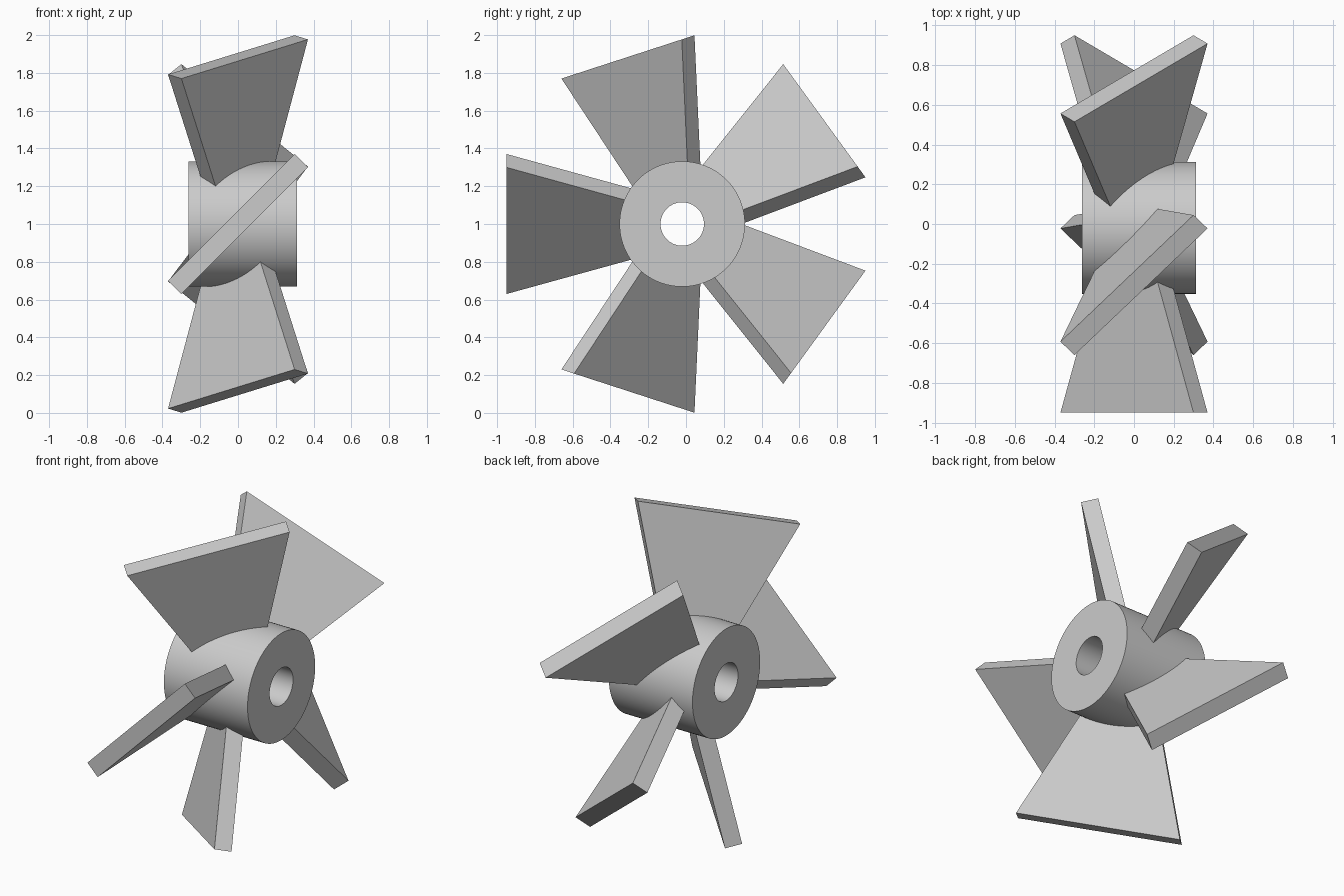
import bpy, bmesh
from math import cos, sin, tau, radians, sqrt
from mathutils import Matrix, Vector

if "Cube" in bpy.data.objects:
    bpy.data.objects.remove(bpy.data.objects["Cube"])

CENTRE = Vector((0, -0.02, 1.0))   # hub axis runs along x through here
BLADES = 5


def add_object(name, bm):
    bmesh.ops.recalc_face_normals(bm, faces=bm.faces[:])
    mesh = bpy.data.meshes.new(name)
    bm.to_mesh(mesh)
    bm.free()
    obj = bpy.data.objects.new(name, mesh)
    obj.location = CENTRE
    bpy.context.collection.objects.link(obj)
    return obj


# Hub: square-edged ring profile revolved around the x axis
def make_hub(x0=-0.263, x1=0.312, outer=0.332, inner=0.115, n=96):
    bm = bmesh.new()
    profile = [(x0, outer), (x1, outer), (x1, inner), (x0, inner)]
    rings = [[bm.verts.new((x, r * cos(tau * i / n), r * sin(tau * i / n)))
              for i in range(n)] for x, r in profile]
    for a, b in zip(rings, rings[1:] + rings[:1]):
        for i in range(n):
            j = (i + 1) % n
            bm.faces.new((a[i], a[j], b[j], b[i]))
    hub = add_object("hub", bm)
    bpy.context.view_layer.objects.active = hub
    hub.select_set(True)
    bpy.ops.object.shade_smooth_by_angle(angle=radians(30))
    hub.select_set(False)


# Blade: tapered plate pointing to -y, pitched 45 degrees, root buried in hub
def make_blade(index, root=0.23, tip=0.93, thick=0.1):
    half_tip = 0.335 * sqrt(2)
    half_root = half_tip - 0.389 * (tip - root)
    bm = bmesh.new()
    bmesh.ops.create_cube(bm, size=1)
    for v in bm.verts:
        at_tip = v.co.y < 0
        half = half_tip if at_tip else half_root
        v.co = (v.co.x * 2 * half, -tip if at_tip else -root, v.co.z * thick)
    turn = (Matrix.Rotation(-tau * index / BLADES, 4, 'X')
            @ Matrix.Rotation(radians(-45), 4, 'Y'))
    bm.transform(turn)
    add_object(f"blade_{index + 1}", bm)


make_hub()
for k in range(BLADES):
    make_blade(k)
